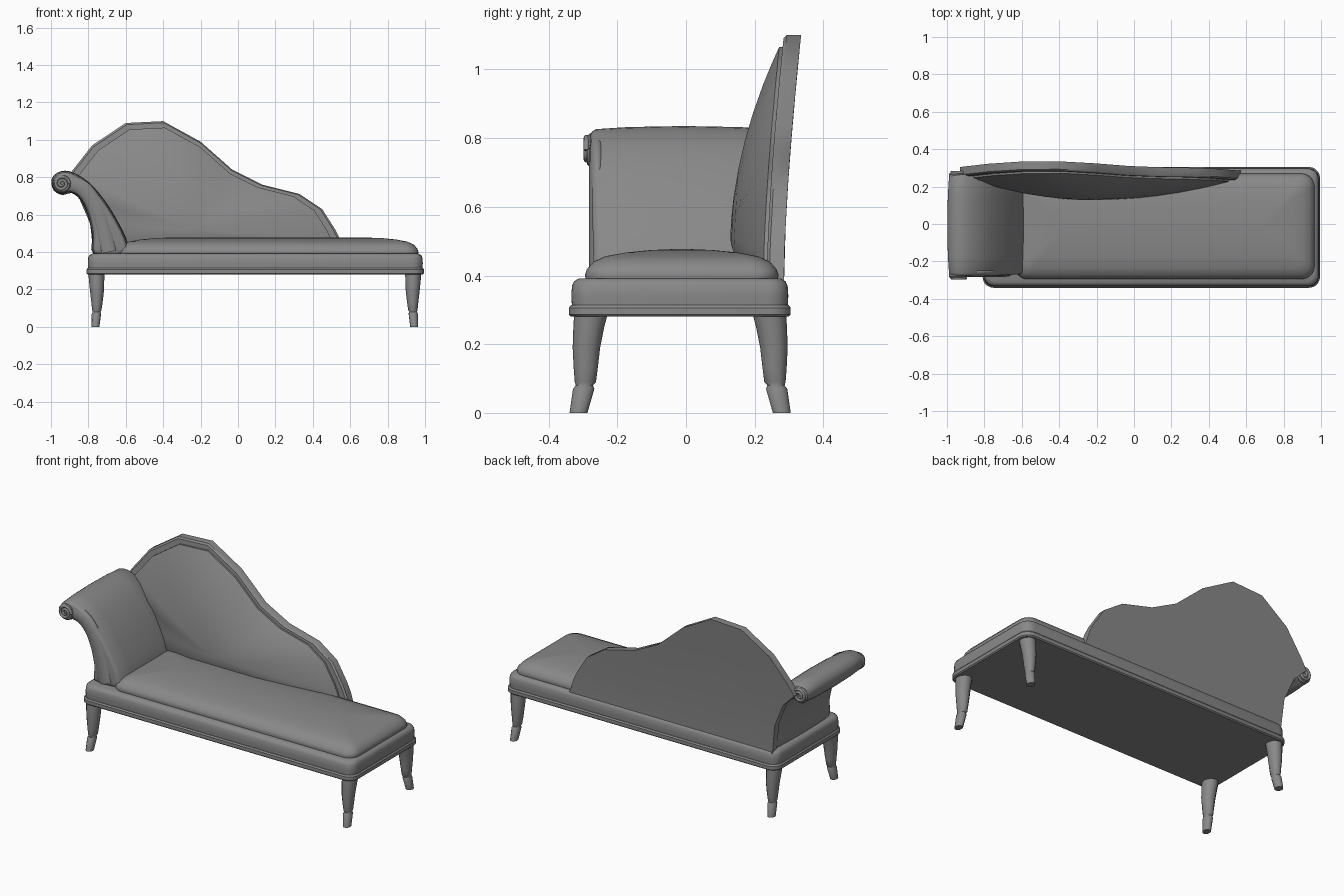
import bpy, bmesh, math
from mathutils import Vector

if "Cube" in bpy.data.objects:
    bpy.data.objects.remove(bpy.data.objects["Cube"])

GREY = (0.25, 0.25, 0.25, 1)
mat = bpy.data.materials.new("plain grey")
mat.use_nodes = True
mat.diffuse_color = GREY
mat.node_tree.nodes["Principled BSDF"].inputs["Base Color"].default_value = GREY


def loft(name, rings, angle=35):
    """Skin a list of closed rings of equal length and cap both ends."""
    bm = bmesh.new()
    loops = [[bm.verts.new(p) for p in ring] for ring in rings]
    n = len(loops[0])
    for a, b in zip(loops, loops[1:]):
        for i in range(n):
            j = (i + 1) % n
            bm.faces.new((a[i], a[j], b[j], b[i]))
    bm.faces.new(loops[0])
    bm.faces.new(loops[-1])
    bmesh.ops.recalc_face_normals(bm, faces=bm.faces)
    mesh = bpy.data.meshes.new(name)
    bm.to_mesh(mesh)
    bm.free()
    mesh.materials.append(mat)
    obj = bpy.data.objects.new(name, mesh)
    bpy.context.collection.objects.link(obj)
    bpy.ops.object.select_all(action='DESELECT')
    obj.select_set(True)
    bpy.context.view_layer.objects.active = obj
    bpy.ops.object.shade_smooth_by_angle(angle=math.radians(angle))
    return obj


def rounded_rect(x0, x1, y0, y1, r, inset, z, seg=5):
    """Horizontal rounded rectangle, shrunk by inset."""
    x0, x1, y0, y1 = x0 + inset, x1 - inset, y0 + inset, y1 - inset
    r = max(r - inset * 0.4, 0.02)
    corners = [(x1 - r, y1 - r), (x0 + r, y1 - r), (x0 + r, y0 + r), (x1 - r, y0 + r)]
    return [(cx + r * math.cos(a), cy + r * math.sin(a), z)
            for k, (cx, cy) in enumerate(corners)
            for a in [math.pi / 2 * (k + i / seg) for i in range(seg + 1)]]


def smooth_path(pts, steps=3):
    """Closed Catmull-Rom resampling of a 2D outline."""
    out, n = [], len(pts)
    for i in range(n):
        a, b, c, d = (Vector(pts[(i + k) % n]) for k in (-1, 0, 1, 2))
        for s in range(steps):
            t = s / steps
            out.append(0.5 * (2 * b + (c - a) * t + (2 * a - 5 * b + 4 * c - d) * t * t
                              + (3 * b - a - 3 * c + d) * t ** 3))
    return out


def tube(name, pts, radius, flatten=1.0, y=0.0):
    """Round tube along a path in the xz plane."""
    curve = bpy.data.curves.new(name, 'CURVE')
    curve.dimensions = '3D'
    curve.bevel_depth = radius
    curve.bevel_resolution = 3
    curve.use_fill_caps = True
    curve.resolution_u = 6
    spline = curve.splines.new('NURBS')
    spline.points.add(len(pts) - 1)
    for p, (x, z) in zip(spline.points, pts):
        p.co = (x, 0, z, 1)
    spline.use_endpoint_u = True
    spline.order_u = 3
    curve.materials.append(mat)
    obj = bpy.data.objects.new(name, curve)
    obj.location.y = y
    obj.scale.y = flatten
    bpy.context.collection.objects.link(obj)


# Seat base: moulding, rail and domed cushion
TRIM = (-0.81, 0.995, -0.341, 0.305, 0.06)
loft("base_moulding", [rounded_rect(*TRIM, i, z) for i, z in
                       [(0.006, 0.28), (0, 0.286), (0, 0.306), (0.006, 0.314)]])
loft("base_rail", [rounded_rect(*TRIM, i, z) for i, z in
                   [(0.009, 0.31), (0.007, 0.34), (0.009, 0.37), (0.015, 0.383), (0.03, 0.392)]])
loft("seat_cushion", [rounded_rect(-0.64, 0.965, -0.295, 0.27, 0.07, i, z) for i, z in
                      [(0.005, 0.385), (0, 0.4), (0.006, 0.418), (0.025, 0.44),
                       (0.06, 0.456), (0.12, 0.467), (0.19, 0.474), (0.26, 0.477)]], 50)

# Curved legs: height, x offset, x radius, y offset, y radius
LEG = [(0.30, 0.847, 0.044, 0.258, 0.050), (0.25, 0.846, 0.041, 0.266, 0.045),
       (0.19, 0.844, 0.037, 0.273, 0.040), (0.13, 0.844, 0.030, 0.275, 0.035),
       (0.09, 0.845, 0.025, 0.276, 0.031), (0.08, 0.846, 0.021, 0.279, 0.025),
       (0.07, 0.847, 0.025, 0.281, 0.031), (0.0, 0.852, 0.021, 0.296, 0.026)]
for sx, side in ((-1, "right"), (1, "left")):
    for sy, end in ((-1, "front"), (1, "back")):
        loft(f"{end}_{side}_leg",
             [[(0.09 + sx * (dx + rx * math.cos(a)), -0.017 + sy * (dy + ry * math.sin(a)), z)
               for a in [math.tau * k / 12 for k in range(12)]]
              for z, dx, rx, dy, ry in LEG], 45)

# Backrest: leaning wavy panel with a padded front
BACK = [(-0.77, 0.36), (-0.79, 0.55), (-0.85, 0.69), (-0.93, 0.77), (-0.89, 0.83),
        (-0.78, 0.97), (-0.6, 1.09), (-0.4, 1.1), (-0.2, 0.99), (-0.03, 0.84),
        (0.13, 0.76), (0.33, 0.71), (0.45, 0.63), (0.52, 0.52), (0.545, 0.47), (0.58, 0.36)]
CX, CZ = -0.25, 0.52


def back_ring(t, depth):
    ring = []
    for x, z in BACK:
        x, z = CX + (x - CX) * t, CZ + (z - CZ) * t
        lean = 0.05 * (max(z - 0.39, 0) / 0.71) ** 1.5
        ring.append((x, 0.285 + lean - depth, z))
    return ring


loft("backrest_panel", [back_ring(t, d) for t, d in
                        [(0.4, 0.05), (0.7, 0.05), (0.985, 0.05), (1, 0.042),
                         (1, 0), (0.7, 0), (0.4, 0)]])
loft("backrest_padding", [back_ring(0.94, 0.03)] +
     [back_ring(0.94 * t, 0.06 + 0.1 * (1 - t * t))
      for t in (1, 0.97, 0.9, 0.8, 0.65, 0.5, 0.35, 0.2, 0.08)], 50)

# Rolled arm cushion: scroll profile swept across the width
ARM = [(-0.77, 0.385), (-0.78, 0.49), (-0.805, 0.6), (-0.845, 0.68), (-0.89, 0.715),
       (-0.94, 0.705), (-0.985, 0.73), (-0.998, 0.785), (-0.965, 0.825), (-0.9, 0.832),
       (-0.805, 0.78), (-0.715, 0.68), (-0.64, 0.56), (-0.59, 0.45), (-0.6, 0.385)]
profile = smooth_path(ARM)


def arm_ring(y, shrink):
    """Profile section, pulled in at the ends and slightly crowned."""
    n = len(profile)
    ring = []
    for i, p in enumerate(profile):
        tangent = (profile[(i + 1) % n] - profile[i - 1]).normalized()
        q = p + Vector((tangent.y, -tangent.x)) * shrink
        ring.append((q.x, y * (0.93 + 0.08 * q.y) - 0.007, q.y))
    return ring


loft("arm_cushion", [arm_ring(s * 0.272, k) for s, k in
                     [(-1, 0.024), (-0.985, 0.016), (-0.94, 0.009), (-0.6, 0.003), (0, 0),
                      (0.6, 0.003), (0.94, 0.009), (0.985, 0.016), (1, 0.024)]], 50)

# Arm facings and spiral scrolls at both ends
spiral = []
for k in range(29):
    a, r = math.tau * k / 14, 0.042 - 0.0013 * k
    spiral.append((-0.942 + r * math.cos(a), 0.765 + r * math.sin(a)))
for y, end in ((-0.258, "front"), (0.243, "back")):
    tube(f"{end}_arm_facing",
         [(-0.94, 0.77), (-0.86, 0.77), (-0.78, 0.69), (-0.725, 0.56), (-0.69, 0.4)],
         0.045, 0.55, y)
    out = -1 if y < 0 else 1
    loft(f"{end}_scroll_disc",
         [[(-0.942 + r * math.cos(a), y + out * d, 0.765 + r * math.sin(a))
           for a in [math.tau * k / 20 for k in range(20)]]
          for r, d in [(0.048, 0), (0.048, 0.022), (0.042, 0.03)]])
    tube(f"{end}_scroll", spiral, 0.008, 1.0, y + out * 0.032)
